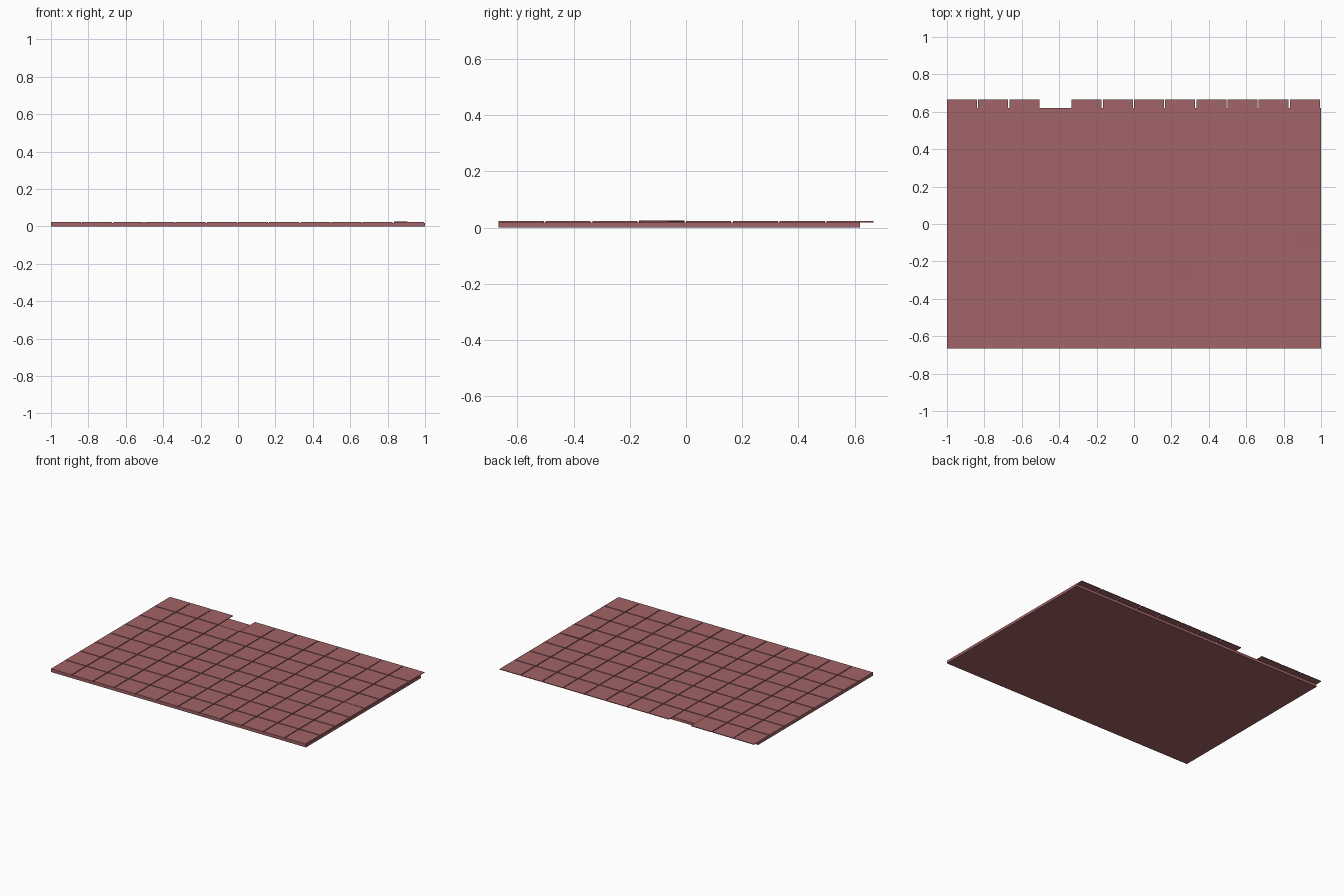
import bpy, bmesh, math
from mathutils import Vector, Matrix

if "Cube" in bpy.data.objects:
    bpy.data.objects.remove(bpy.data.objects["Cube"])

# One dusty red clay colour for everything
clay = bpy.data.materials.new("dusty_red_clay")
clay.diffuse_color = (0.36, 0.125, 0.135, 1)
clay.use_nodes = True
clay.node_tree.nodes["Principled BSDF"].inputs["Base Color"].default_value = clay.diffuse_color

COLS, ROWS = 12, 8
PITCH = 1 / 6
GAP = 0.006
X0, Y0 = -1.0, -2 / 3
SLAB_TOP, TILE_TOP = 0.0185, 0.0228


def make_object(name, bm):
    bmesh.ops.recalc_face_normals(bm, faces=bm.faces)
    mesh = bpy.data.meshes.new(name)
    bm.to_mesh(mesh)
    bm.free()
    mesh.materials.append(clay)
    obj = bpy.data.objects.new(name, mesh)
    bpy.context.collection.objects.link(obj)
    return obj


def add_box(bm, lo, hi, tilt=(0, 0), turn=0):
    lo, hi = Vector(lo), Vector(hi)
    m = (Matrix.Translation((lo + hi) / 2)
         @ Matrix.Rotation(turn, 4, 'Z')
         @ Matrix.Rotation(tilt[0], 4, 'X')
         @ Matrix.Rotation(tilt[1], 4, 'Y')
         @ Matrix.Diagonal((*(hi - lo), 1)))
    bmesh.ops.create_cube(bm, size=1, matrix=m)


# Base slab, stopping short of the back row of tiles
bm = bmesh.new()
add_box(bm, (-1, Y0, 0), (1, 0.62, SLAB_TOP))
make_object("base_slab", bm)

# Loose tiles: (column, row) -> lift, tilt
loose = {
    (11, 3): (0.001, (0.008, 0.012)),
    (7, 2): (0.0002, (0.0, 0.008)),
    (3, 3): (0.0008, (0.0, 0.0)),
    (9, 2): (0.0008, (0.0, 0.0)),
}
missing = {(3, 7)}

# Paving tiles, with the back row overhanging the slab
bm = bmesh.new()
for c in range(COLS):
    for r in range(ROWS):
        if (c, r) in missing:
            continue
        lift, tilt = loose.get((c, r), (0, (0, 0)))
        x, y = X0 + c * PITCH, Y0 + r * PITCH
        back = 2 / 3 if r == ROWS - 1 else y + PITCH - GAP
        add_box(bm, (x, y, SLAB_TOP + lift),
                (x + PITCH - GAP, back, TILE_TOP + lift), tilt)
make_object("paving_tiles", bm)
